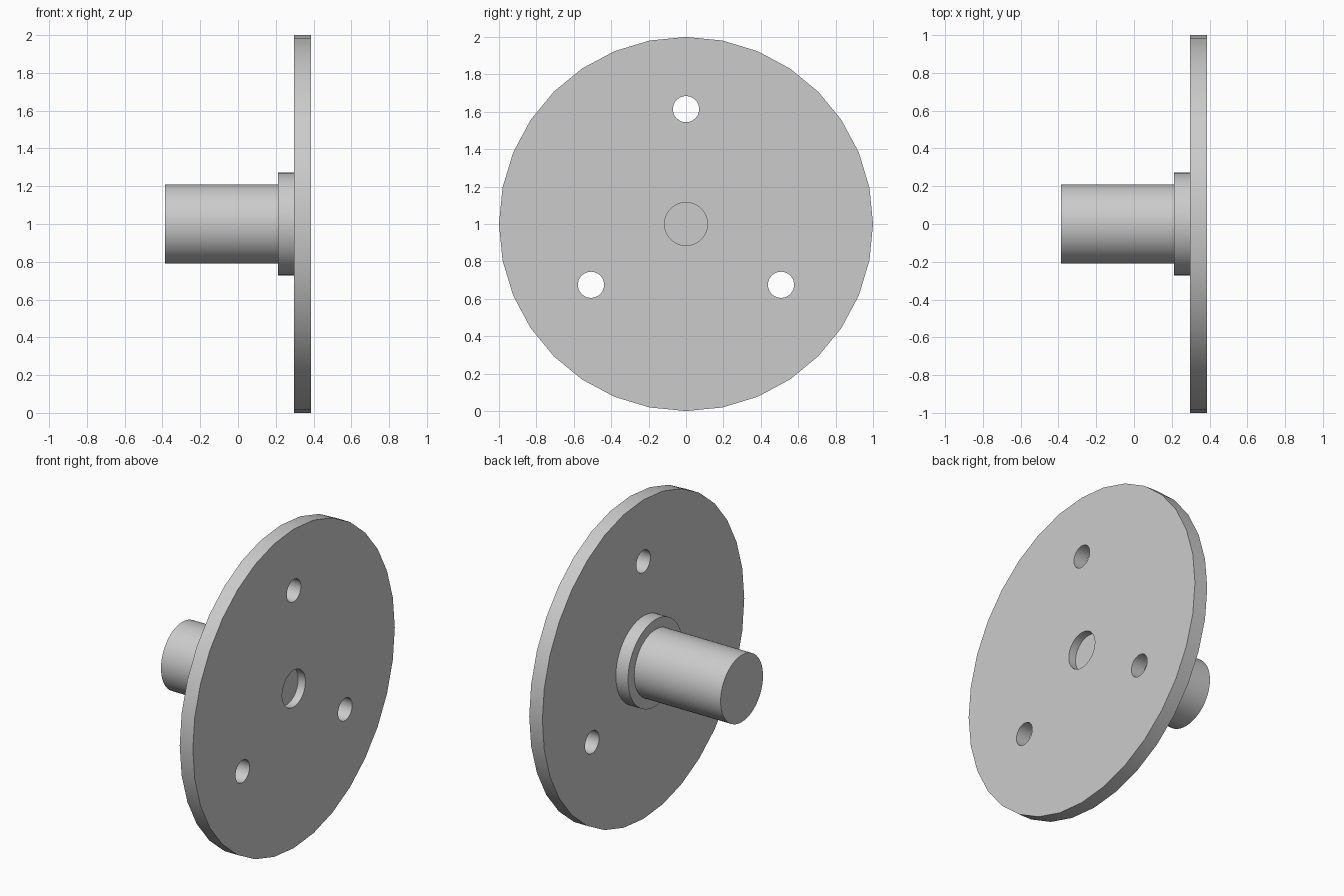
import bpy
from math import pi, sin, cos, radians

cube = bpy.data.objects.get("Cube")
if cube:
    bpy.data.objects.remove(cube, do_unlink=True)

grey = bpy.data.materials.new("plain grey")
grey.use_nodes = True
colour = (0.6, 0.6, 0.6, 1)
grey.diffuse_color = colour
grey.node_tree.nodes["Principled BSDF"].inputs["Base Color"].default_value = colour

AXIS_Z = 1.0


def rod(name, radius, x0, x1, y=0, z=AXIS_Z, sides=64):
    """Cylinder lying along x from x0 to x1."""
    bpy.ops.mesh.primitive_cylinder_add(
        vertices=sides, radius=radius, depth=x1 - x0,
        location=((x0 + x1) / 2, y, z), rotation=(0, pi / 2, 0))
    ob = bpy.context.object
    ob.name = name
    bpy.ops.object.transform_apply(location=False, rotation=True, scale=True)
    ob.data.materials.append(grey)
    return ob


def smooth(ob):
    bpy.ops.object.select_all(action='DESELECT')
    ob.select_set(True)
    bpy.context.view_layer.objects.active = ob
    bpy.ops.object.shade_smooth_by_angle(angle=radians(30))


# Flange plate
plate = rod("flange_plate", 1.0, 0.296, 0.387, sides=32)

# Three bolt holes through the plate, and a shallow centre bore in its outer face
cutters = [rod("centre_bore_cutter", 0.115, 0.337, 0.5)]
for y, z in ((0, 1.614), (-0.508, 0.675), (0.508, 0.675)):
    cutters.append(rod("bolt_hole_cutter", 0.07, 0.2, 0.5, y, z, 32))

for cutter in cutters:
    mod = plate.modifiers.new("hole", 'BOOLEAN')
    mod.operation = 'DIFFERENCE'
    mod.solver = 'EXACT'
    mod.object = cutter
bpy.context.view_layer.objects.active = plate
for mod in list(plate.modifiers):
    bpy.ops.object.modifier_apply(modifier=mod.name)
for cutter in cutters:
    bpy.data.objects.remove(cutter, do_unlink=True)
smooth(plate)

# Stepped collar and solid shaft behind the plate
smooth(rod("collar", 0.272, 0.212, 0.31))
smooth(rod("shaft", 0.21, -0.387, 0.31))
